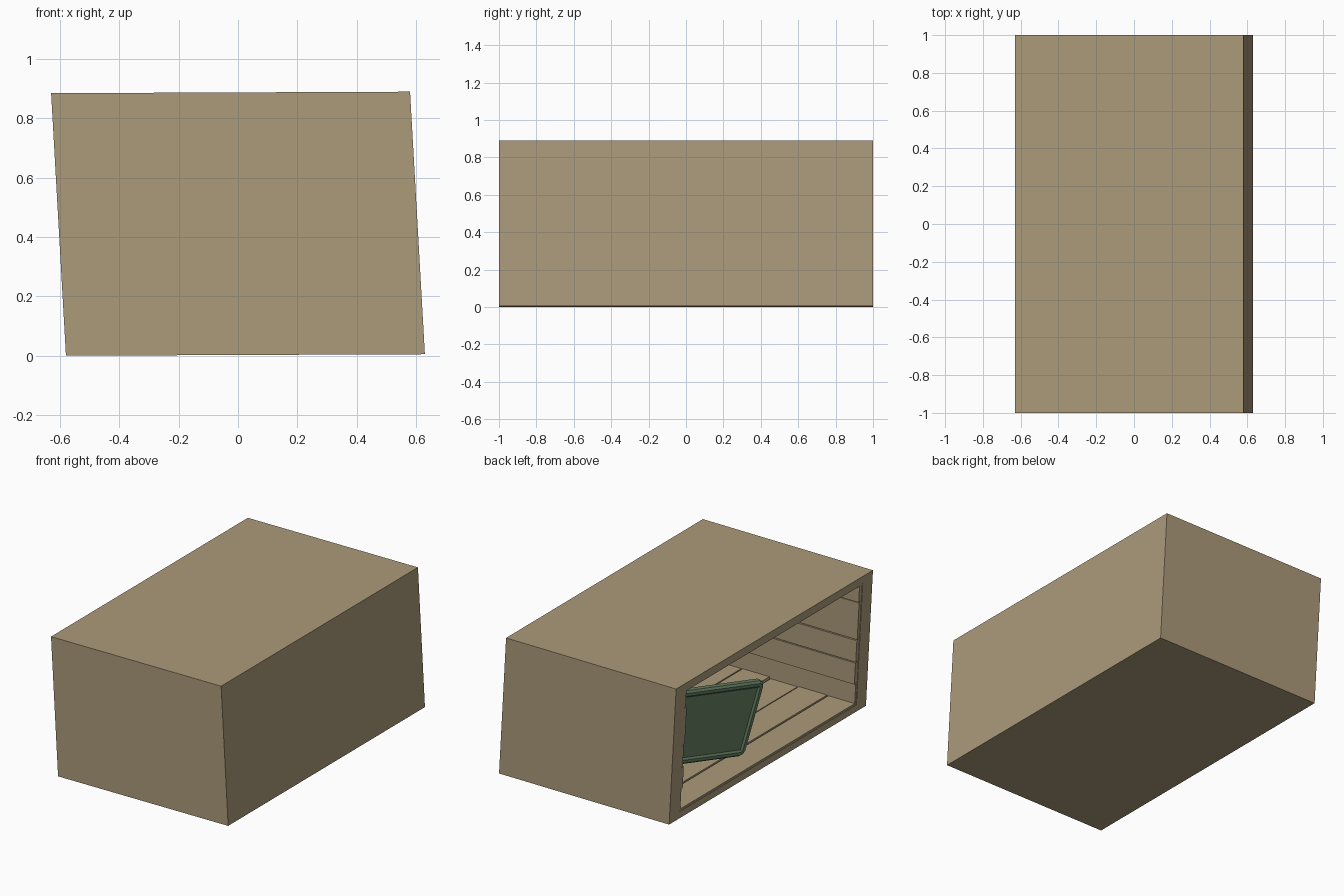
import bpy, bmesh, random
from mathutils import Matrix, Vector

if "Cube" in bpy.data.objects:
    bpy.data.objects.remove(bpy.data.objects["Cube"])

random.seed(4)
HX, HY, H = 0.605, 1.0, 0.885

# Slight lean of the whole crate to the left
LEAN = Matrix(((1, 0, -0.0565, 0.025),
               (0, 1, 0, 0),
               (0.0041, 0, 1, 0.0025),
               (0, 0, 0, 1)))


def material(name, col):
    m = bpy.data.materials.new(name)
    m.diffuse_color = (*col, 1)
    m.use_nodes = True
    m.node_tree.nodes["Principled BSDF"].inputs["Base Color"].default_value = m.diffuse_color
    return m


def finish(bm, name, mat, matrix):
    bm.transform(matrix)
    bmesh.ops.recalc_face_normals(bm, faces=bm.faces)
    me = bpy.data.meshes.new(name)
    bm.to_mesh(me)
    bm.free()
    me.materials.append(mat)
    ob = bpy.data.objects.new(name, me)
    bpy.context.collection.objects.link(ob)
    return ob


def add_box(bm, lo, hi):
    lo, hi = Vector(lo), Vector(hi)
    c, s = (lo + hi) / 2, hi - lo
    return bmesh.ops.create_cube(
        bm, size=1, matrix=Matrix.Translation(c) @ Matrix.Diagonal((*s, 1)))


wood = material("wood", (0.41, 0.325, 0.195))
green = material("green", (0.14, 0.23, 0.13))

# Crate shell: a block whose left face is inset and pushed inward
bm = bmesh.new()
add_box(bm, (-HX, -HY, 0), (HX, HY, H))
bm.faces.ensure_lookup_table()
left = min(bm.faces, key=lambda f: f.calc_center_median().x)
bmesh.ops.inset_region(bm, faces=[left], thickness=0.03)
for v in left.verts:
    v.co.y = 0.9 if v.co.y > 0 else -0.9
    v.co.z = H - 0.045 if v.co.z > H / 2 else 0.045
ext = bmesh.ops.extrude_discrete_faces(bm, faces=[left])["faces"][0]
for v in ext.verts:
    v.co.x = HX - 0.06
finish(bm, "crate_shell", wood, LEAN)

# Inner boards: floor and ceiling run front to back
X0, X1 = -HX + 0.003, HX - 0.06
GAP = 0.005


def thick(lo=0.010, hi=0.022):
    return random.uniform(lo, hi)


cuts = [X0, -0.41, -0.20, 0.0, 0.20, 0.39, X1]
floor, ceiling = bmesh.new(), bmesh.new()
for a, b in zip(cuts, cuts[1:]):
    a, b = (a if a == X0 else a + GAP), b - GAP
    add_box(floor, (a, -0.9, 0.045), (b, 0.9, 0.045 + thick()))
    add_box(ceiling, (a, -0.9, H - 0.045 - thick()), (b, 0.9, H - 0.045))
finish(floor, "floor_boards", wood, LEAN)
finish(ceiling, "ceiling_boards", wood, LEAN)

# Inner boards: end walls and the wall facing the opening
levels = [0.045, 0.185, 0.33, 0.475, 0.72, H - 0.045]
ends, far = bmesh.new(), bmesh.new()
for a, b in zip(levels, levels[1:]):
    a, b = a + GAP / 2, b - GAP / 2
    for s in (-1, 1):
        y0, y1 = sorted((s * 0.9, s * (0.9 - thick(0.012, 0.03))))
        add_box(ends, (X0, y0, a), (X1, y1, b))
    add_box(far, (X1 - thick(), -0.9, a), (X1, 0.9, b))
finish(ends, "end_wall_boards", wood, LEAN)
finish(far, "far_wall_boards", wood, LEAN)

# Green panel resting on one corner just inside the opening
W, PH, T = 0.75, 0.50, 0.05
bm = bmesh.new()
add_box(bm, (-W / 2, -PH / 2, -T), (W / 2, PH / 2, 0))
corners = [e for e in bm.edges if abs(e.verts[0].co.z - e.verts[1].co.z) > T / 2]
bmesh.ops.bevel(bm, geom=corners, offset=0.04, segments=2, profile=0.5, affect='EDGES')
rim = [e for e in bm.edges if abs(e.verts[0].co.z - e.verts[1].co.z) < 1e-5]
bmesh.ops.bevel(bm, geom=rim, offset=0.012, segments=1, affect='EDGES')
face = max(bm.faces, key=lambda f: (round(f.calc_center_median().z, 4), f.calc_area()))
bmesh.ops.inset_region(bm, faces=[face], thickness=0.02)
bmesh.ops.inset_region(bm, faces=[face], thickness=0.012, depth=-0.01)
u = Vector((-0.23, -0.95, -0.19)).normalized()
up = Vector((-0.198, -0.145, 0.966))
up = (up - u * up.dot(u)).normalized()
n = u.cross(up)
low_corner = Vector((-0.49, 0.10, 0.07))
centre = low_corner - u * W / 2 + up * PH / 2
place = Matrix.Translation(centre) @ Matrix((u, up, n)).transposed().to_4x4()
finish(bm, "green_panel", green, place)
